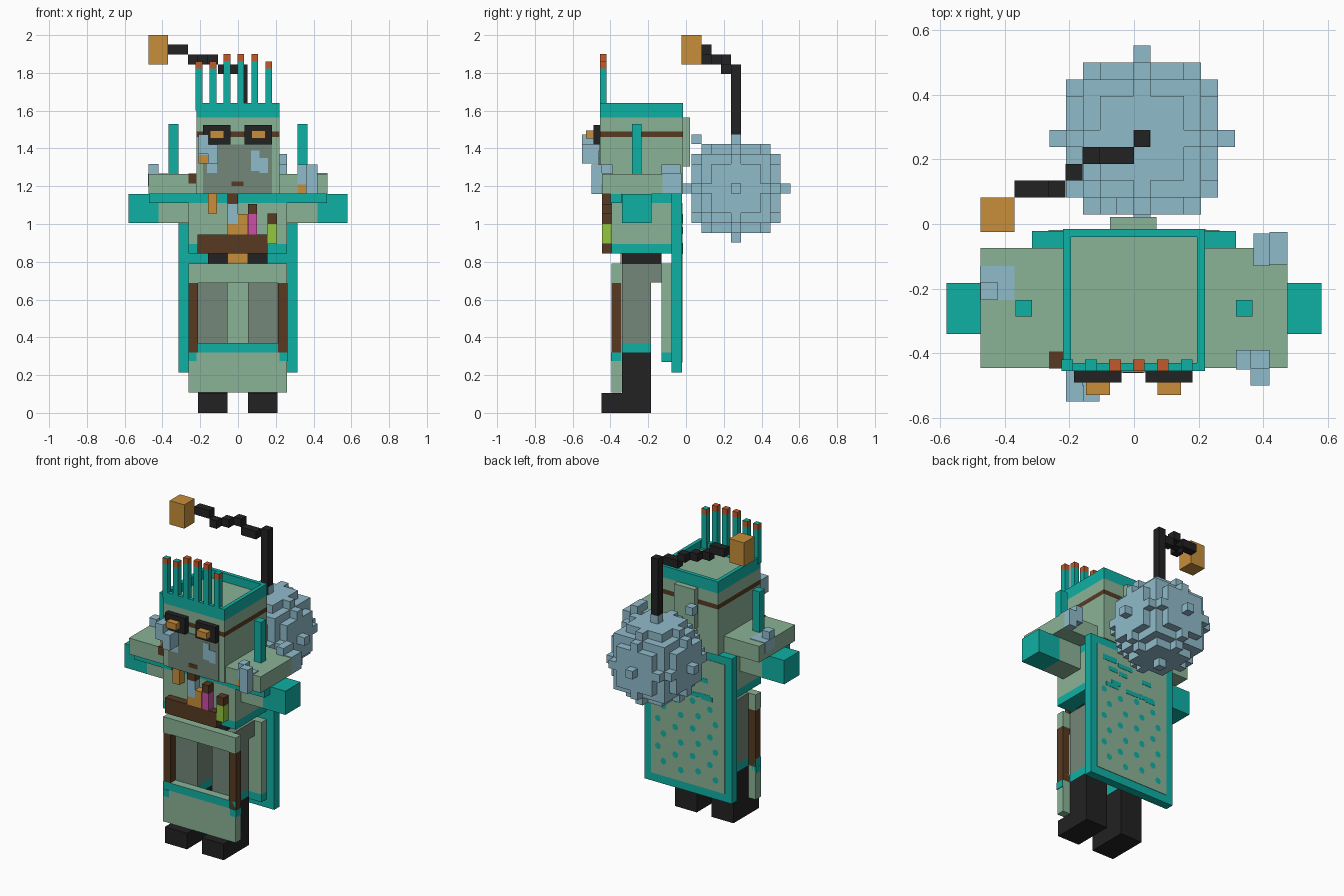
import bpy, bmesh, math, random
from mathutils import Vector

if "Cube" in bpy.data.objects:
    bpy.data.objects.remove(bpy.data.objects["Cube"])

random.seed(4)


def srgb(h):
    c = [int(h[i:i + 2], 16) / 255 for i in (0, 2, 4)]
    return [v / 12.92 if v < 0.04045 else ((v + 0.055) / 1.055) ** 2.4 for v in c] + [1]


MATS = {}
for name, code in dict(teal="0FB0A4", sage="8BB396", grey="738779", black="222222",
                       brown="573A22", amber="C78F3A", rust="C45A2A", pale_blue="90BBCB",
                       magenta="CC4FA6", lime="93C73E").items():
    MATS[name] = bpy.data.materials.new(name)
    MATS[name].diffuse_color = srgb(code)


def finish(name, bm, mats):
    me = bpy.data.meshes.new(name)
    bm.to_mesh(me)
    bm.free()
    for m in mats:
        me.materials.append(MATS[m])
    ob = bpy.data.objects.new(name, me)
    bpy.context.collection.objects.link(ob)
    return ob


def box(name, mat, x0, x1, y0, y1, z0, z1, bands=()):
    """Box; bands are (z0, z1, colour) stripes cut into the sides."""
    bm = bmesh.new()
    bmesh.ops.create_cube(bm, size=1)
    for v in bm.verts:
        v.co = ((x0 + x1) / 2 + v.co.x * (x1 - x0), (y0 + y1) / 2 + v.co.y * (y1 - y0),
                (z0 + z1) / 2 + v.co.z * (z1 - z0))
    for z in {z for b in bands for z in b[:2] if z0 < z < z1}:
        bmesh.ops.bisect_plane(bm, geom=bm.verts[:] + bm.edges[:] + bm.faces[:],
                               plane_co=(0, 0, z), plane_no=(0, 0, 1))
    for f in bm.faces:
        c = f.calc_center_median()
        for i, b in enumerate(bands):
            if b[0] <= c.z <= b[1]:
                f.material_index = i + 1
    return finish(name, bm, [mat] + [b[2] for b in bands])


def pair(name, mat, x0, x1, *rest, **kw):
    for side, a, b in (("right", x0, x1), ("left", -x1, -x0)):
        box(name + "_" + side, mat, a, b, *rest, **kw)


# Head with a hollow teal brim and a brown strap
head = box("head", "sage", -.22, .22, -.455, -.015, 1.16, 1.64,
           bands=[(1.46, 1.49, "brown"), (1.565, 1.64, "teal")])
bm = bmesh.new()
bm.from_mesh(head.data)
top = max(bm.faces, key=lambda f: f.calc_center_median().z)
top.material_index = 2
bmesh.ops.inset_individual(bm, faces=[top], thickness=.036)
rim = list(top.edges)
floor = bmesh.ops.extrude_face_region(bm, geom=[top])
for v in [g for g in floor["geom"] if isinstance(g, bmesh.types.BMVert)]:
    v.co.z -= .055
bmesh.ops.delete(bm, geom=[top], context="FACES_ONLY")
for f in floor["geom"]:
    if isinstance(f, bmesh.types.BMFace):
        f.material_index = 0
bmesh.ops.recalc_face_normals(bm, faces=bm.faces[:])
bm.to_mesh(head.data)
bm.free()
box("hood_back", "sage", -.075, .07, -.015, .022, 1.305, 1.565)

# Crown spikes with rust tips
for i, h in enumerate((1.86, 1.86, 1.9, 1.9, 1.9, 1.86)):
    x = -.225 + i * .074
    box(f"spike_{i}", "teal", x, x + .036, -.455, -.42, 1.6, h, bands=[(h - .037, h, "rust")])

# Face, mouth and cheek patches
box("face", "grey", -.185, .18, -.459, -.455, 1.16, 1.42)
box("mouth", "brown", -.035, .03, -.462, -.459, 1.2, 1.226)
box("cheek_upper", "pale_blue", .07, .115, -.462, -.459, 1.28, 1.39)
box("cheek_lower", "pale_blue", .115, .16, -.462, -.459, 1.27, 1.35)
box("mouth_side", "pale_blue", -.165, -.11, -.462, -.459, 1.27, 1.33)

# Goggles
for s, x in (("left", -.185), ("right", .035)):
    box("goggle_" + s, "black", x, x + .146, -.49, -.455, 1.42, 1.525)
    box("lens_" + s, "amber", x + .037, x + .11, -.53, -.49, 1.452, 1.494)

# Crystal growths on the face and shoulders
box("face_crystal_a", "pale_blue", -.21, -.16, -.5, -.455, 1.32, 1.475, bands=[(1.32, 1.365, "amber")])
box("face_crystal_b", "pale_blue", -.21, -.155, -.55, -.5, 1.37, 1.475)
box("face_crystal_c", "pale_blue", -.16, -.107, -.55, -.455, 1.32, 1.42)
box("shoulder_crystal_a", "pale_blue", .315, .42, -.45, -.39, 1.16, 1.27, bands=[(1.16, 1.21, "amber")])
box("shoulder_crystal_b", "pale_blue", .315, .36, -.45, -.39, 1.265, 1.315)
box("shoulder_crystal_c", "pale_blue", .36, .42, -.5, -.445, 1.16, 1.315)
box("shoulder_crystal_d", "pale_blue", .42, .475, -.125, -.025, 1.16, 1.27)
box("shoulder_crystal_e", "pale_blue", .37, .42, -.13, -.03, 1.21, 1.315)
box("shoulder_crystal_f", "pale_blue", -.475, -.422, -.235, -.18, 1.265, 1.318)
box("shoulder_patch", "pale_blue", -.477, -.37, -.235, -.13, 1.2, 1.268)
box("shoulder_clasp", "brown", -.263, -.22, -.448, -.395, 1.215, 1.268)

# Shoulders, rods and arms
box("shoulders", "sage", -.475, .475, -.445, -.075, 1.16, 1.265)
pair("shoulder_rod", "teal", .316, .367, -.286, -.235, 1.265, 1.53)
pair("arm", "sage", .26, .42, -.34, -.183, 1.005, 1.16)
pair("cuff", "teal", .42, .58, -.34, -.183, 1.005, 1.16)
pair("under_shoulder_trim", "teal", .2, .47, -.4, -.341, 1.11, 1.16)

# Torso and hips
box("chest", "sage", -.263, .26, -.395, -.075, .845, 1.16,
    bands=[(.845, .895, "teal"), (1.11, 1.16, "teal")])
box("hips", "black", -.16, .157, -.34, -.13, .79, .845)
box("buckle", "amber", -.055, .052, -.348, -.34, .79, .845)

# Belt tray and bottles
F = (-.445, -.395)
box("belt", "brown", -.215, .157, *F, .845, .945)
box("lime_bottle", "lime", .157, .207, *F, .895, 1.055, bands=[(1.0, 1.055, "brown")])
box("magenta_bottle", "magenta", .052, .1, *F, .945, 1.107, bands=[(1.052, 1.107, "brown")])
box("amber_bottle", "amber", -.055, .05, *F, .945, 1.0)
box("amber_neck", "amber", 0, .05, *F, 1.0, 1.052)
box("blue_bottle", "pale_blue", -.055, 0, *F, 1.0, 1.16, bands=[(1.107, 1.16, "brown")])
box("chest_vial", "amber", -.16, -.11, *F, 1.055, 1.16)

# Legs and boots
for s, x in (("left", -.213), ("right", .052)):
    box("leg_" + s, "grey", x, x + .158, -.34, -.185, .1, .69,
        bands=[(.1, .32, "black"), (.32, .37, "teal")])
    box("boot_" + s, "black", x, x + .158, -.447, -.185, 0, .105)
box("trouser_top", "grey", -.213, .21, -.34, -.13, .69, .79)

# Front apron frame and back coat panel
A = (-.395, -.342)
box("apron_top", "sage", -.263, .26, *A, .687, .79)
pair("apron_side", "brown", .212, .262, *A, .32, .687)
box("apron_bottom", "sage", -.263, .26, *A, .107, .37, bands=[(.32, .37, "teal")])
pair("apron_corner", "teal", .22, .264, -.398, -.342, .275, .32)
box("coat_back", "sage", -.263, .26, -.13, -.077, .27, .79, bands=[(.27, .32, "teal")])

# Cloak with sage panel, spots and upper blotches
box("cloak", "teal", -.315, .315, -.077, -.022, .215, 1.16)
box("cloak_panel", "sage", -.265, .265, -.022, -.019, .268, 1.11)


def spot(name, x, z, r):
    bm = bmesh.new()
    bmesh.ops.create_circle(bm, cap_ends=True, segments=8, radius=r)
    for v in bm.verts:
        v.co = (x - v.co.x, -.0175, z + v.co.y)
    finish(name, bm, ["teal"])


for row in range(6):
    for col in range(4):
        spot(f"cloak_spot_{row}_{col}", -.2 + col * .125 + (row % 2) * .04,
             .34 + row * .09 + (col % 2) * .025, .021)
for i in range(12):
    x, z = random.uniform(-.2, .2), random.uniform(.84, 1.08)
    w = random.uniform(.025, .06)
    box(f"cloak_blotch_{i}", "teal", x - w, x + w, -.019, -.0172, z - .014, z + .014)

# Voxel ball carried behind the head
U = .0522
R = range(-5, 6)
cells = {(i, j, k) for i in R for j in R for k in R if i * i + j * j + k * k <= 25}
cells |= {(-2, -4, 5), (3, -3, 3), (-3, 3, 3), (3, 3, -3), (-3, 3, -3), (3, 3, 3)}
bm = bmesh.new()
for c in cells:
    for ax in range(3):
        for s in (-1, 1):
            n = [0, 0, 0]
            n[ax] = s
            if tuple(a + b for a, b in zip(c, n)) in cells:
                continue
            pts = []
            for a, b in ((-1, -1), (1, -1), (1, 1), (-1, 1)):
                p = [0, 0, 0]
                p[ax], p[(ax + 1) % 3], p[(ax + 2) % 3] = s, a, b
                pts.append(bm.verts.new((Vector(c) + Vector(p) / 2) * U + Vector((.025, .265, 1.188))))
            bm.faces.new(pts if s > 0 else pts[::-1])
bmesh.ops.remove_doubles(bm, verts=bm.verts[:], dist=.001)
finish("voxel_ball", bm, ["pale_blue"])

# Stepped lantern pole
box("pole", "black", 0, .05, .238, .29, 1.4, 1.845)
box("pole_step_a", "black", -.107, 0, .186, .238, 1.793, 1.845)
box("pole_step_b", "black", -.16, -.107, .186, .238, 1.845, 1.897)
box("pole_step_c", "black", -.212, -.16, .134, .186, 1.845, 1.897)
box("pole_step_d", "black", -.264, -.212, .082, .134, 1.845, 1.897)
box("pole_step_e", "black", -.37, -.264, .082, .134, 1.897, 1.95)
box("lantern", "amber", -.475, -.37, -.025, .082, 1.845, 2.0)

for m in bpy.data.materials:
    if m.users and not m.is_grease_pencil:
        m.use_nodes = True
        m.node_tree.nodes["Principled BSDF"].inputs["Base Color"].default_value = m.diffuse_color
